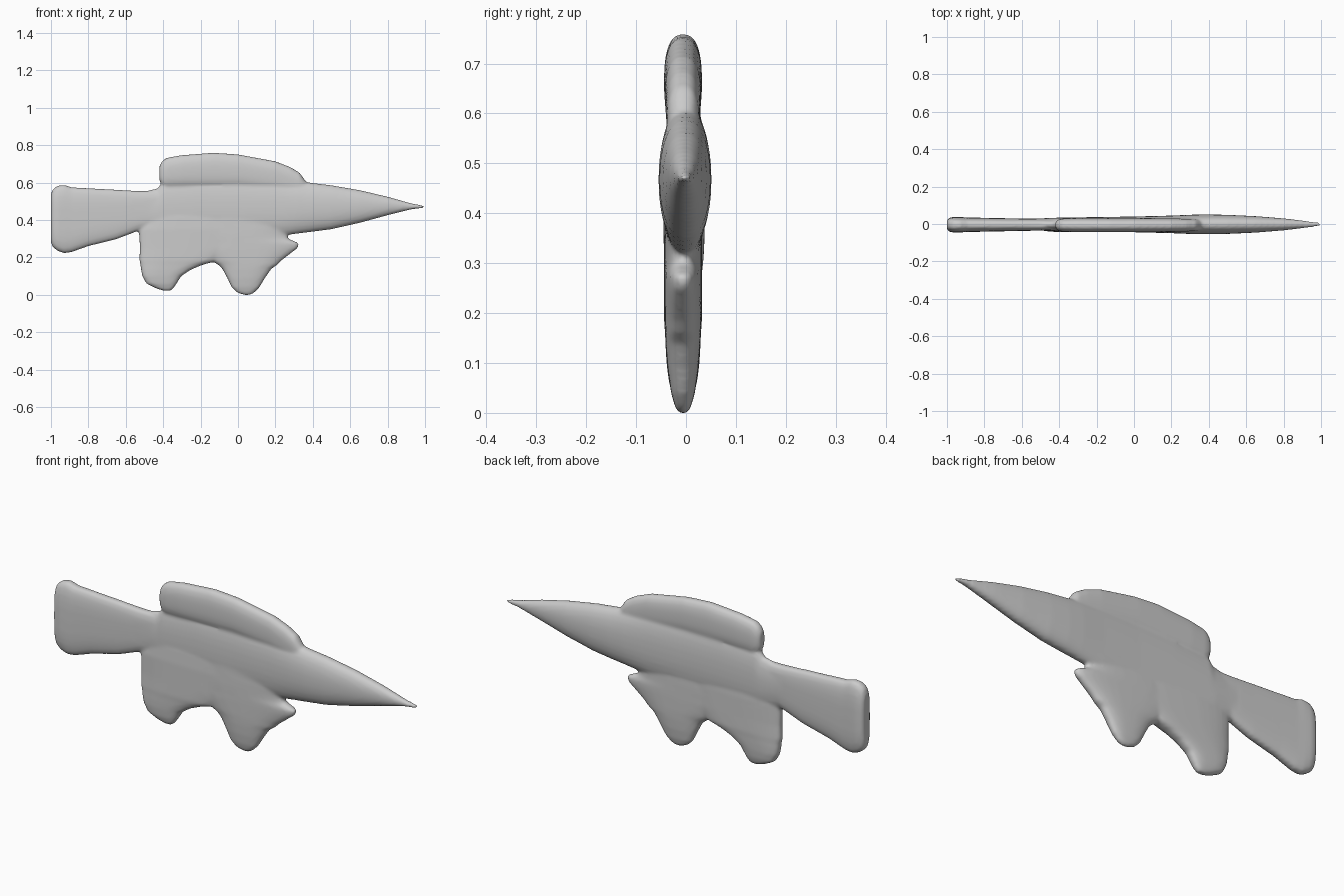
import bpy, bmesh, math

bm = bmesh.new()


def loft(stations, axis, power, yc, n=32):
    """Closed skin over (position, low, high, half thickness) super-ellipse sections."""
    rings = []
    for p, lo, hi, t in stations:
        ring = []
        for i in range(n):
            a = 2 * math.pi * i / n
            c, s = math.cos(a), math.sin(a)
            u = (lo + hi) / 2 + (hi - lo) / 2 * math.copysign(abs(c) ** (2 / power), c)
            y = yc + t * math.copysign(abs(s) ** (2 / power), s)
            ring.append(bm.verts.new((p, y, u) if axis == 'x' else (u, y, p)))
        rings.append(ring)
    for a, b in zip(rings, rings[1:]):
        for i in range(n):
            j = (i + 1) % n
            bm.faces.new((a[i], a[j], b[j], b[i]))
    bm.faces.new(rings[0][::-1])
    bm.faces.new(rings[-1])


# long body with pointed snout
loft([(-0.56, .34, .556, .030), (-0.50, .33, .553, .032), (-0.43, .31, .57, .035),
      (-0.40, .30, .61, .036), (-0.2, .30, .63, .039), (0.0, .30, .63, .042),
      (0.2, .31, .625, .047), (0.32, .327, .61, .052), (0.4, .337, .598, .053),
      (0.5, .350, .586, .051), (0.65, .384, .560, .044), (0.8, .425, .525, .032),
      (0.92, .455, .491, .018), (0.995, .465, .476, .009)], 'x', 2.2, -.002)

# flared tail
loft([(-1.0, .28, .54, .026), (-0.99, .255, .565, .036), (-0.965, .235, .583, .042),
      (-0.93, .222, .588, .041), (-0.89, .228, .575, .039), (-0.8, .26, .570, .037),
      (-0.65, .297, .562, .034), (-0.53, .343, .555, .032), (-0.42, .36, .555, .03)],
     'x', 3, -.004)

# back fin
loft([(-0.42, .61, .69, .018), (-0.405, .58, .716, .030), (-0.38, .57, .733, .035),
      (-0.3, .57, .747, .038), (-0.13, .57, .760, .038), (0.0, .57, .751, .038),
      (0.2, .55, .714, .036), (0.28, .53, .683, .034), (0.33, .52, .653, .032),
      (0.36, .50, .61, .026)], 'x', 2.5, -.006)

# rear belly fin
loft([(.022, -.40, -.36, .012), (.035, -.44, -.345, .020), (.06, -.49, -.328, .028),
      (.10, -.512, -.303, .033), (.135, -.519, -.25, .035), (.16, -.522, -.19, .036),
      (.185, -.528, -.10, .038), (.25, -.526, 0.0, .038), (.35, -.53, .05, .038),
      (.42, -.50, .05, .034)], 'z', 3, -.006)

# front belly fin with notched leading edge
loft([(.0, .03, .065, .010), (.012, -.005, .088, .016), (.04, -.034, .115, .024),
      (.09, -.058, .145, .031), (.14, -.085, .18, .035), (.16, -.105, .21, .036),
      (.185, -.15, .235, .037), (.25, -.25, .32, .038), (.275, -.25, .328, .038),
      (.30, -.25, .27, .038), (.325, -.25, .26, .038), (.42, -.25, .30, .036)],
     'z', 2.7, -.006)

bmesh.ops.recalc_face_normals(bm, faces=bm.faces)
mesh = bpy.data.meshes.new("finned_body")
bm.to_mesh(mesh)
bm.free()
obj = bpy.data.objects.new("finned_body", mesh)
bpy.context.collection.objects.link(obj)

# fuse the parts into one soft skin
fuse = obj.modifiers.new("fuse", 'REMESH')
fuse.mode = 'VOXEL'
fuse.voxel_size = 0.008
fuse.use_smooth_shade = True
soft = obj.modifiers.new("soften", 'SMOOTH')
soft.factor = 0.5
soft.iterations = 5
